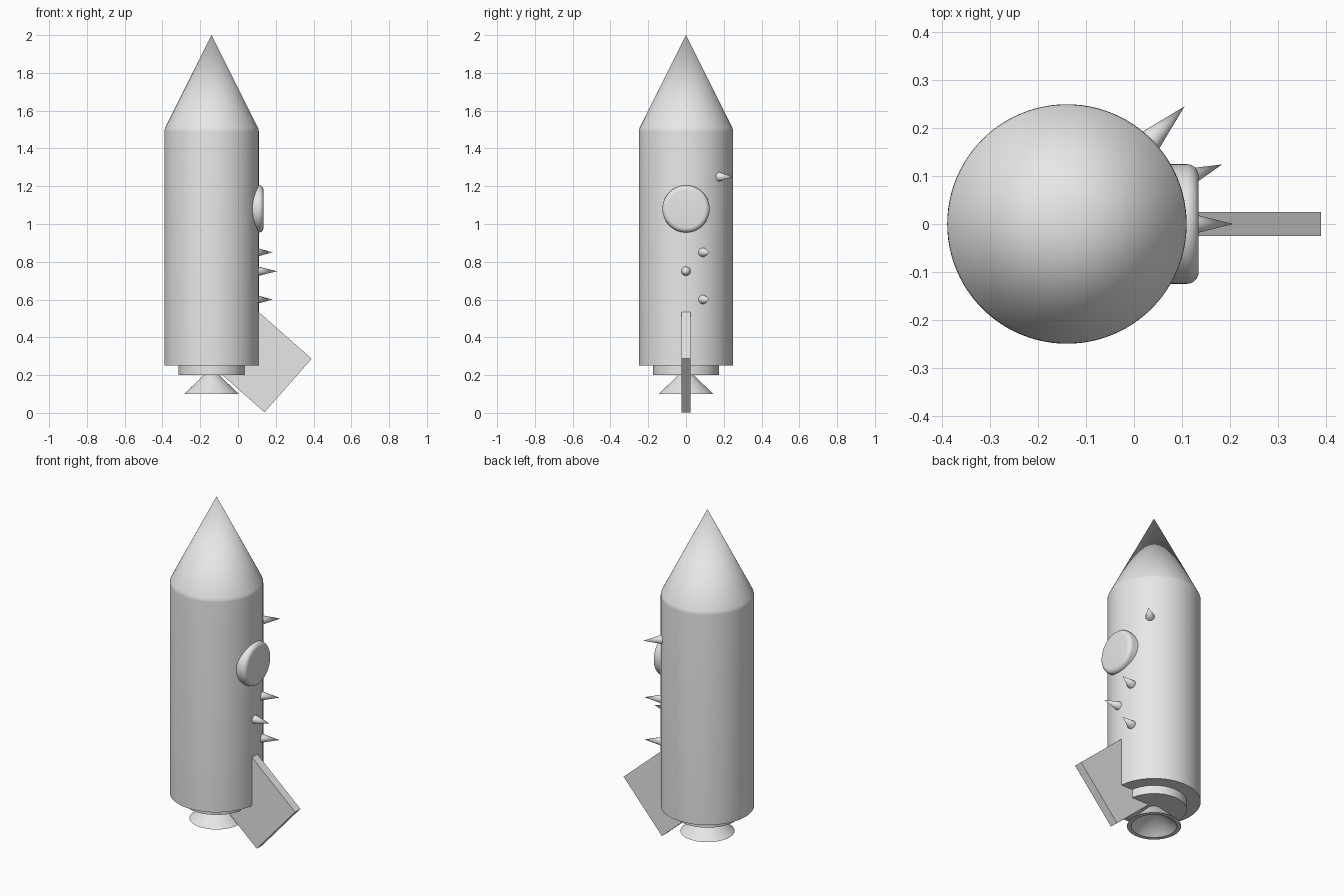
import bpy
import math
from math import cos, sin, radians
from mathutils import Matrix, Vector

if "Cube" in bpy.data.objects:
    bpy.data.objects.remove(bpy.data.objects["Cube"], do_unlink=True)

AXIS_X = -0.14   # rocket axis
SEGMENTS = 96

grey = bpy.data.materials.new("light grey")
grey.use_nodes = True
grey.diffuse_color = (0.8, 0.8, 0.8, 1)
grey.node_tree.nodes["Principled BSDF"].inputs["Base Color"].default_value = (0.8, 0.8, 0.8, 1)


def add_object(name, verts, faces):
    mesh = bpy.data.meshes.new(name)
    mesh.from_pydata(verts, [], faces)
    mesh.materials.append(grey)
    obj = bpy.data.objects.new(name, mesh)
    bpy.context.collection.objects.link(obj)
    bpy.ops.object.select_all(action="DESELECT")
    obj.select_set(True)
    bpy.context.view_layer.objects.active = obj
    bpy.ops.object.shade_smooth_by_angle(angle=radians(32))
    return obj


def lathe(name, profile, segments=SEGMENTS):
    """Spin (radius, height) points, bottom to top on the outside, about z."""
    verts, faces, rings = [], [], []
    for r, z in profile:
        count = segments if r > 0 else 1
        rings.append([len(verts) + i for i in range(count)])
        for i in range(count):
            a = 2 * math.pi * i / segments
            verts.append((r * cos(a), r * sin(a), z))
    for low, high in zip(rings, rings[1:]):
        for i in range(segments):
            j = (i + 1) % segments
            if len(low) == 1:
                faces.append((low[0], high[j], high[i]))
            elif len(high) == 1:
                faces.append((low[i], low[j], high[0]))
            else:
                faces.append((low[i], low[j], high[j], high[i]))
    return add_object(name, verts, faces)


# Hull and nose in one profile, with a softened shoulder
hull = lathe("hull_and_nose", [(0, 0.25), (0.25, 0.25), (0.25, 1.49),
                               (0.249, 1.5), (0.245, 1.51), (0, 2)])
# Tail collar
collar = lathe("tail_collar", [(0, 0.2), (0.175, 0.2), (0.175, 0.26), (0, 0.26)])
# Hollow engine bell
nozzle = lathe("engine_nozzle", [(0, 0.21), (0.122, 0.1), (0.145, 0.1), (0.03, 0.21), (0, 0.21)])
for part in (hull, collar, nozzle):
    part.location.x = AXIS_X

# Round porthole with a rounded outer rim, facing +x
rim = [(0.1 + 0.025 * cos(a), 0.11 + 0.025 * sin(a))
       for a in (radians(15 * i) for i in range(7))]
porthole = lathe("porthole", [(0, 0), (0.125, 0)] + rim + [(0, 0.135)], 64)
porthole.rotation_euler.y = math.pi / 2
porthole.location.z = 1.08

# Spikes pointing straight out of the hull
for i, (angle, height) in enumerate([(0, 0.75), (21, 0.6), (21, 0.85), (45, 1.25)]):
    spike = lathe(f"spike_{i + 1}", [(0, 0), (0.025, 0), (0, 0.1)], 32)
    outward = Vector((cos(radians(angle)), sin(radians(angle)), 0))
    spike.rotation_euler = (0, math.pi / 2, radians(angle))
    spike.location = Vector((AXIS_X, 0, height)) + outward * 0.247

# Single tilted fin
bpy.ops.mesh.primitive_cube_add(size=1, location=(0.119, 0, 0.274))
fin = bpy.context.object
fin.name = "tail_fin"
fin.data.transform(Matrix.Diagonal((0.378, 0.05, 0.39, 1)))
fin.rotation_euler.y = radians(-48.6)
fin.data.materials.append(grey)
